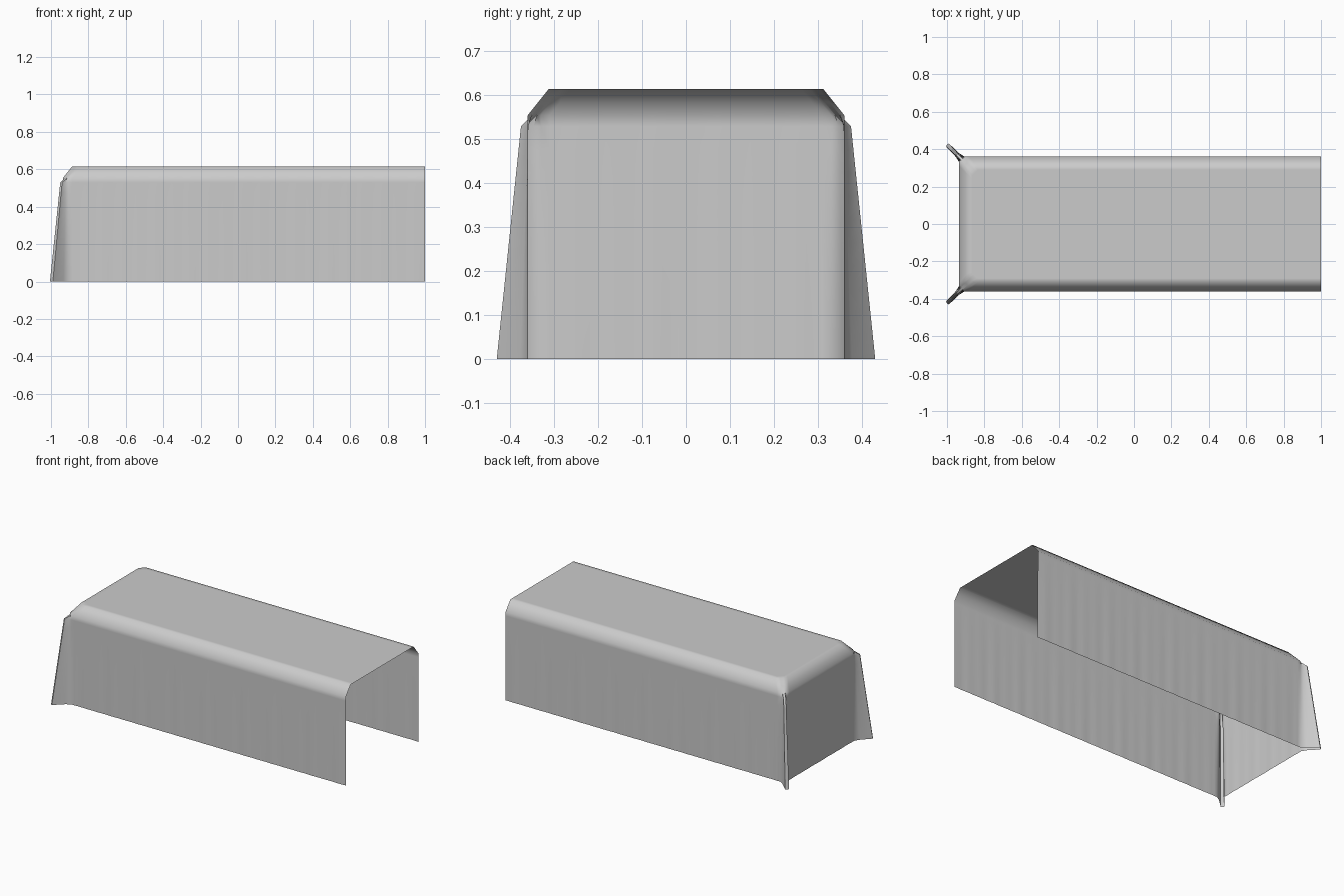
import bpy, bmesh, math
from mathutils import Vector

cube = bpy.data.objects.get("Cube")
if cube:
    bpy.data.objects.remove(cube, do_unlink=True)

END_X, HALF_Y = -0.935, 0.36      # closed end and side walls
DROP, HEIGHT = 0.555, 0.615       # start of the rounded shoulder, top
ROOT = 0.03                       # width of the corner tuck
OUT = Vector((-1, 1)).normalized()    # direction a corner fold points
ACROSS = Vector((1, 1)).normalized()  # across the fold


def ripple(s, z):
    """Faint vertical waves in the hanging cloth."""
    fade = math.sqrt(max(0, 1 - z / DROP))
    return 0.0007 * fade * (math.sin(68 * s) + 0.6 * math.sin(41 * s + 1))


def half_outline(z, inset):
    """Open end, along one side, around the corner fold, to mid end."""
    cx, cy = END_X + inset, HALF_Y - inset
    pts = []
    # side wall
    steps = 90
    for k in range(steps):
        x = 1 + (cx + 0.05 - 1) * k / (steps - 1)
        pts.append(Vector((x, cy + ripple(x, z))))
    # corner fold: two layers joined at the outer edge
    t = z / 0.53
    length = 0.11 + (0.036 - 0.11) * t if z < 0.54 else 0
    gap = 0.022 - 0.008 * min(t, 1)
    mid = Vector((cx + ROOT / 2, cy - ROOT / 2))
    pts.append(Vector((cx + ROOT, cy)))
    pts.append(mid + OUT * length * 0.3 + ACROSS * gap * 0.6)
    pts.append(mid + OUT * length + ACROSS * gap / 2)
    pts.append(mid + OUT * (length + 0.003 * (length > 0)))
    pts.append(mid + OUT * length - ACROSS * gap / 2)
    pts.append(mid + OUT * length * 0.3 - ACROSS * gap * 0.6)
    pts.append(Vector((cx, cy - ROOT)))
    # half of the end wall
    for k in range(18):
        y = (cy - 0.05) * (1 - k / 17)
        pts.append(Vector((cx - ripple(y, z), y)))
    return pts


def outline(z, inset):
    half = half_outline(z, inset)
    return half + [Vector((p.x, -p.y)) for p in reversed(half[:-1])]


# levels from the hem up the walls, over the shoulder, onto the top
levels = [(0.53 * k / 10, 0) for k in range(11)]
levels += [(DROP, 0), (0.585, 0.024), (HEIGHT, 0.048), (HEIGHT, 0.07)]

bm = bmesh.new()
rings = [[bm.verts.new((p.x, p.y, z)) for p in outline(z, i)] for z, i in levels]
for low, high in zip(rings, rings[1:]):
    for k in range(len(low) - 1):
        bm.faces.new((low[k], low[k + 1], high[k + 1], high[k]))
bm.faces.new(rings[-1])
bm.normal_update()
if bm.faces[-1:][0].normal.z < 0:
    bmesh.ops.reverse_faces(bm, faces=bm.faces[:])

mesh = bpy.data.meshes.new("draped_cloth")
bm.to_mesh(mesh)
bm.free()
cloth = bpy.data.objects.new("draped_cloth", mesh)
bpy.context.collection.objects.link(cloth)

# plain grey cloth
grey = bpy.data.materials.new("cloth_grey")
grey.use_nodes = True
color = (0.6, 0.6, 0.6, 1)
grey.diffuse_color = color
bsdf = grey.node_tree.nodes["Principled BSDF"]
bsdf.inputs["Base Color"].default_value = color
bsdf.inputs["Roughness"].default_value = 0.8
mesh.materials.append(grey)

bpy.ops.object.select_all(action="DESELECT")
cloth.select_set(True)
bpy.context.view_layer.objects.active = cloth
bpy.ops.object.shade_smooth_by_angle(angle=math.radians(60))
